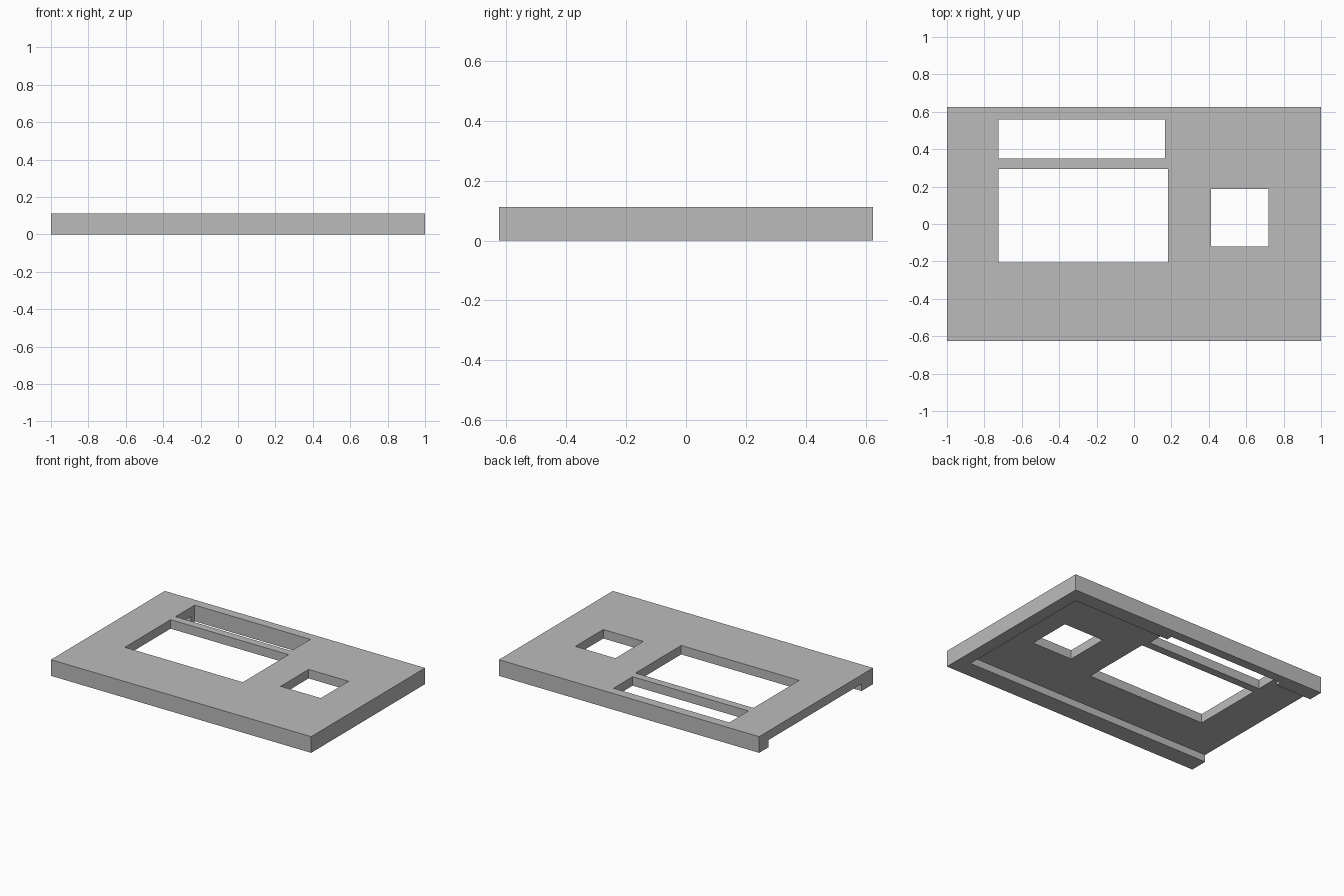
import bpy

if "Cube" in bpy.data.objects:
    bpy.data.objects.remove(bpy.data.objects["Cube"], do_unlink=True)

HALF_X, HALF_Y, HEIGHT = 1.0, 0.625, 0.1125
RAIL_DEPTH = 0.05                    # how far the rim drops below the panel
FRONT_RAIL, BACK_RAIL, END_RAIL = 0.125, 0.105, 0.0875

grey = bpy.data.materials.new("plain_grey")
grey.use_nodes = True
colour = (0.5, 0.5, 0.5, 1)
grey.diffuse_color = colour
grey.node_tree.nodes["Principled BSDF"].inputs["Base Color"].default_value = colour


def box(name, x, y, z):
    """Box spanning the given (low, high) ranges."""
    spans = (x, y, z)
    bpy.ops.mesh.primitive_cube_add(size=1, location=[(a + b) / 2 for a, b in spans])
    ob = bpy.context.object
    ob.name = name
    ob.scale = [b - a for a, b in spans]
    bpy.ops.object.transform_apply(location=True, rotation=False, scale=True)
    ob.data.materials.append(grey)
    return ob


def cut(target, cutter):
    """Subtract the cutter from the target, then discard it."""
    cutter.hide_render = True
    mod = target.modifiers.new("cut", 'BOOLEAN')
    mod.operation, mod.solver, mod.object = 'DIFFERENCE', 'EXACT', cutter
    bpy.context.view_layer.objects.active = target
    bpy.ops.object.modifier_apply(modifier=mod.name)
    bpy.data.objects.remove(cutter, do_unlink=True)


# Panel with rails along the front, back and left end; open at the right end
panel = box("cover_panel", (-HALF_X, HALF_X), (-HALF_Y, HALF_Y), (0, HEIGHT))
cut(panel, box("underside_channel", (-HALF_X - 0.1, HALF_X - END_RAIL),
               (-HALF_Y + FRONT_RAIL, HALF_Y - BACK_RAIL), (-0.1, RAIL_DEPTH)))

# Rectangular openings right through the panel
openings = {
    "slot_opening": ((-0.725, 0.165), (0.35, 0.56)),
    "main_opening": ((-0.725, 0.182), (-0.207, 0.295)),
    "square_opening": ((0.412, 0.72), (-0.12, 0.187)),
}
for name, (x, y) in openings.items():
    cut(panel, box(name, x, y, (-0.1, HEIGHT + 0.1)))
